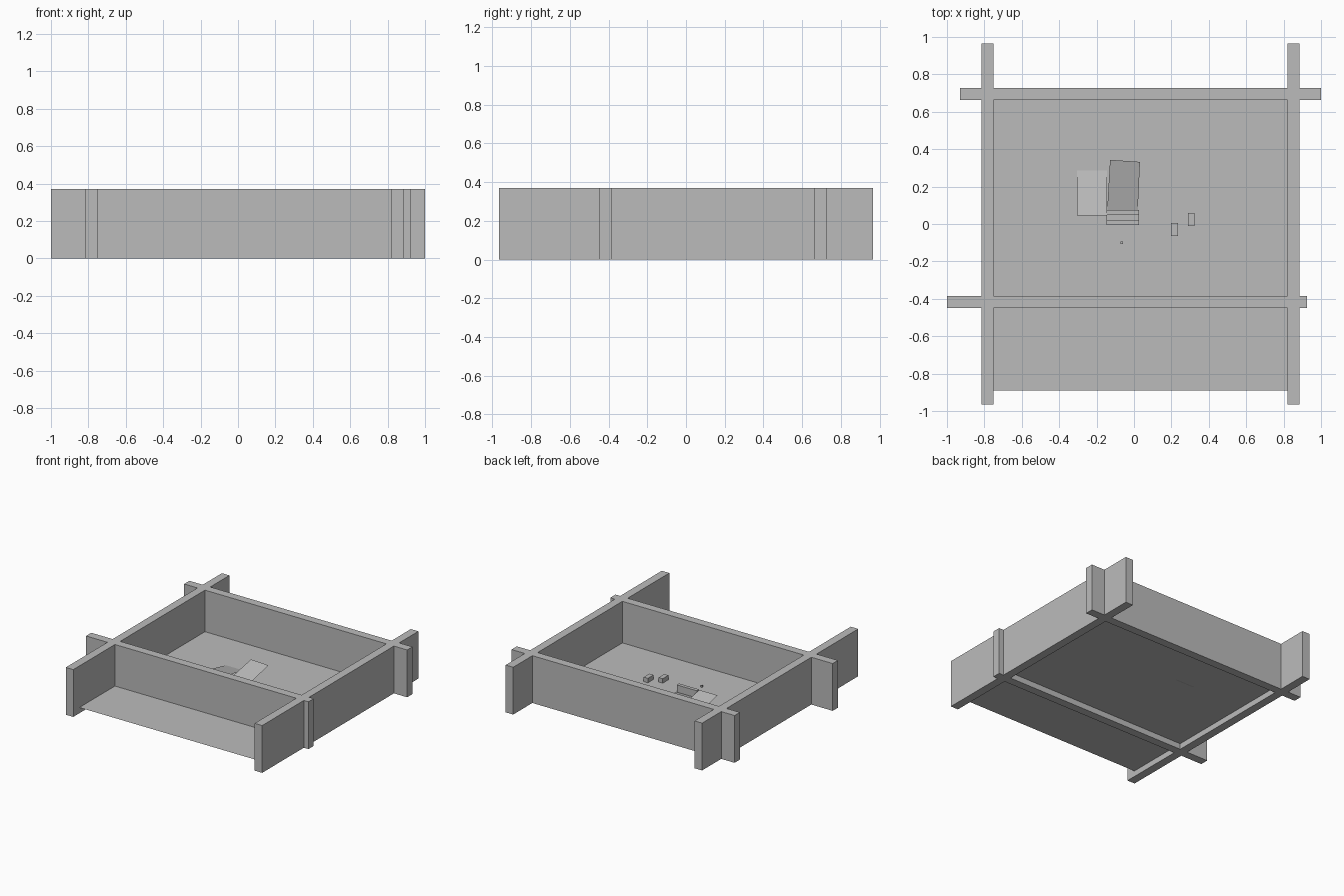
import bpy, bmesh
from mathutils import Vector

if "Cube" in bpy.data.objects:
    bpy.data.objects.remove(bpy.data.objects["Cube"])

FLOOR = 0.045
WALL_H = 0.37

grey = bpy.data.materials.new("plain_grey")
grey.diffuse_color = (0.5, 0.5, 0.5, 1)
grey.use_nodes = True
grey.node_tree.nodes["Principled BSDF"].inputs["Base Color"].default_value = grey.diffuse_color


def finish(name, bm):
    mesh = bpy.data.meshes.new(name)
    bm.normal_update()
    bm.to_mesh(mesh)
    bm.free()
    mesh.materials.append(grey)
    obj = bpy.data.objects.new(name, mesh)
    bpy.context.collection.objects.link(obj)
    return obj


def box(name, x0, x1, y0, y1, z0, z1):
    bm = bmesh.new()
    bmesh.ops.create_cube(bm, size=1)
    for v in bm.verts:
        v.co = Vector(((x0 + x1) / 2 + v.co.x * (x1 - x0),
                       (y0 + y1) / 2 + v.co.y * (y1 - y0),
                       (z0 + z1) / 2 + v.co.z * (z1 - z0)))
    return finish(name, bm)


def sheet(name, corners):
    bm = bmesh.new()
    bm.faces.new([bm.verts.new(c) for c in corners])
    return finish(name, bm)


# Four crossing walls whose ends overshoot the corners
box("left_wall", -0.815, -0.75, -0.965, 0.965, 0, WALL_H)
box("right_wall", 0.82, 0.885, -0.965, 0.965, 0, WALL_H)
box("back_wall", -0.93, 1.0, 0.663, 0.728, 0, WALL_H)
box("front_wall", -1.0, 0.925, -0.45, -0.385, 0, WALL_H)

# Thin floor, raised above the wall bottoms
sheet("floor", [(-0.77, -0.89, FLOOR), (0.84, -0.89, FLOOR),
                (0.84, 0.69, FLOOR), (-0.77, 0.69, FLOOR)])

# Three steps rising towards the back, as one profile pushed along x
profile = [(-0.005, 0), (-0.005, 0.02), (0.02, 0.02), (0.02, 0.04),
           (0.048, 0.04), (0.048, 0.06), (0.076, 0.06), (0.076, 0)]
bm = bmesh.new()
face = bm.faces.new([bm.verts.new((-0.148, y, FLOOR + z)) for y, z in profile])
ext = bmesh.ops.extrude_face_region(bm, geom=[face])
moved = [g for g in ext["geom"] if isinstance(g, bmesh.types.BMVert)]
bmesh.ops.translate(bm, verts=moved, vec=(0.174, 0, 0))
bmesh.ops.recalc_face_normals(bm, faces=bm.faces)
finish("steps", bm)

# Two tilted panels leaning in opposite directions
sheet("rising_panel", [(-0.143, 0.075, FLOOR + 0.003), (0.02, 0.075, FLOOR + 0.003),
                       (0.032, 0.332, FLOOR + 0.072), (-0.128, 0.343, FLOOR + 0.072)])
sheet("falling_panel", [(-0.305, 0.045, FLOOR + 0.055), (-0.145, 0.045, FLOOR + 0.055),
                        (-0.145, 0.30, FLOOR - 0.003), (-0.305, 0.30, FLOOR - 0.003)])

# Two small blocks and a tiny knob on the floor
for i, (x, y) in enumerate([(0.216, -0.03), (0.306, 0.025)]):
    box(f"block_{i + 1}", x - 0.018, x + 0.018, y - 0.035, y + 0.035, FLOOR, FLOOR + 0.035)
box("knob", -0.071, -0.059, -0.106, -0.094, FLOOR, FLOOR + 0.014)
